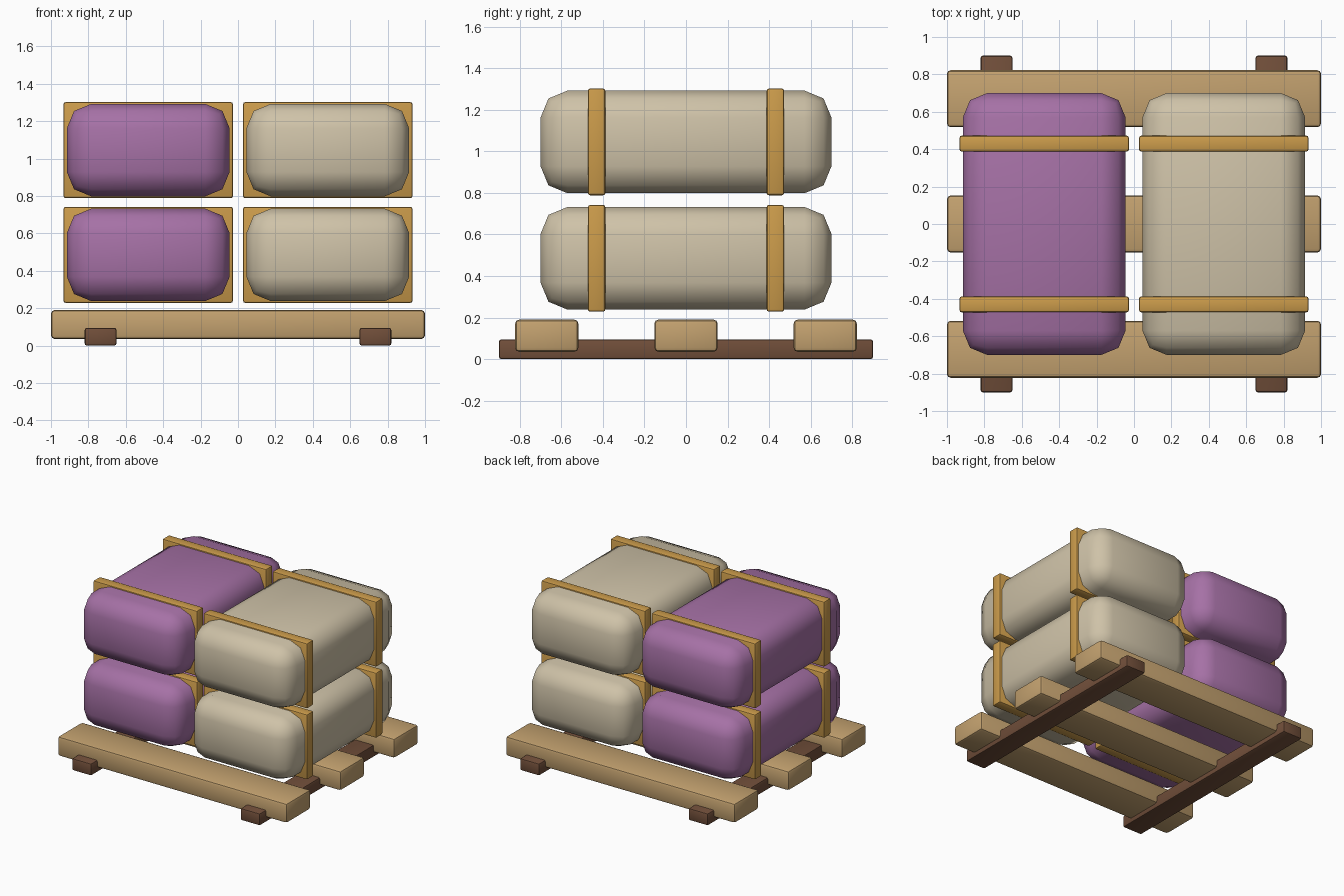
import bpy
import bmesh
import math

if "Cube" in bpy.data.objects:
    bpy.data.objects.remove(bpy.data.objects["Cube"])


def material(name, rgb):
    m = bpy.data.materials.new(name)
    m.diffuse_color = (*rgb, 1.0)
    m.use_nodes = True
    m.node_tree.nodes["Principled BSDF"].inputs["Base Color"].default_value = m.diffuse_color
    return m


PURPLE = material("purple_cloth", (0.38, 0.165, 0.38))
CREAM = material("cream_cloth", (0.62, 0.54, 0.39))
STRAP = material("ochre_strap", (0.60, 0.33, 0.07))
PLANK = material("pale_wood", (0.55, 0.36, 0.16))
SKID = material("dark_wood", (0.165, 0.077, 0.042))


def block(name, centre, size, bevel, segments, mat, smooth_angle):
    """Box with bevelled edges, smooth shaded below the given angle."""
    bm = bmesh.new()
    bmesh.ops.create_cube(bm, size=1.0)
    bmesh.ops.scale(bm, vec=size, verts=bm.verts)
    bmesh.ops.bevel(bm, geom=bm.edges[:], offset=bevel, offset_type='OFFSET',
                    segments=segments, profile=0.5, affect='EDGES', clamp_overlap=True)
    mesh = bpy.data.meshes.new(name)
    bm.to_mesh(mesh)
    bm.free()
    mesh.materials.append(mat)
    obj = bpy.data.objects.new(name, mesh)
    obj.location = centre
    bpy.context.collection.objects.link(obj)
    bpy.ops.object.select_all(action='DESELECT')
    obj.select_set(True)
    bpy.context.view_layer.objects.active = obj
    bpy.ops.object.shade_smooth_by_angle(angle=math.radians(smooth_angle))
    return obj


# Pallet: two runners front to back, three planks across
for side, x in (("left", -0.735), ("right", 0.735)):
    block(f"runner_{side}", (x, 0, 0.0475), (0.17, 1.8, 0.095), 0.012, 2, SKID, 30)
for place, y in (("front", -0.67), ("middle", 0), ("back", 0.67)):
    block(f"plank_{place}", (0, y, 0.1125), (2.0, 0.305, 0.155), 0.02, 2, PLANK, 30)

# Bales: two columns, two layers, each bound by two straps
for side, x, cloth in (("left", -0.48, PURPLE), ("right", 0.48, CREAM)):
    for layer, z in (("lower", 0.485), ("upper", 1.045)):
        block(f"bale_{layer}_{side}", (x, 0, z), (0.87, 1.4, 0.494), 0.13, 2, cloth, 60)
        for end, y in (("front", -0.43), ("back", 0.43)):
            block(f"strap_{layer}_{side}_{end}", (x, y, z), (0.906, 0.085, 0.514),
                  0.012, 2, STRAP, 30)
